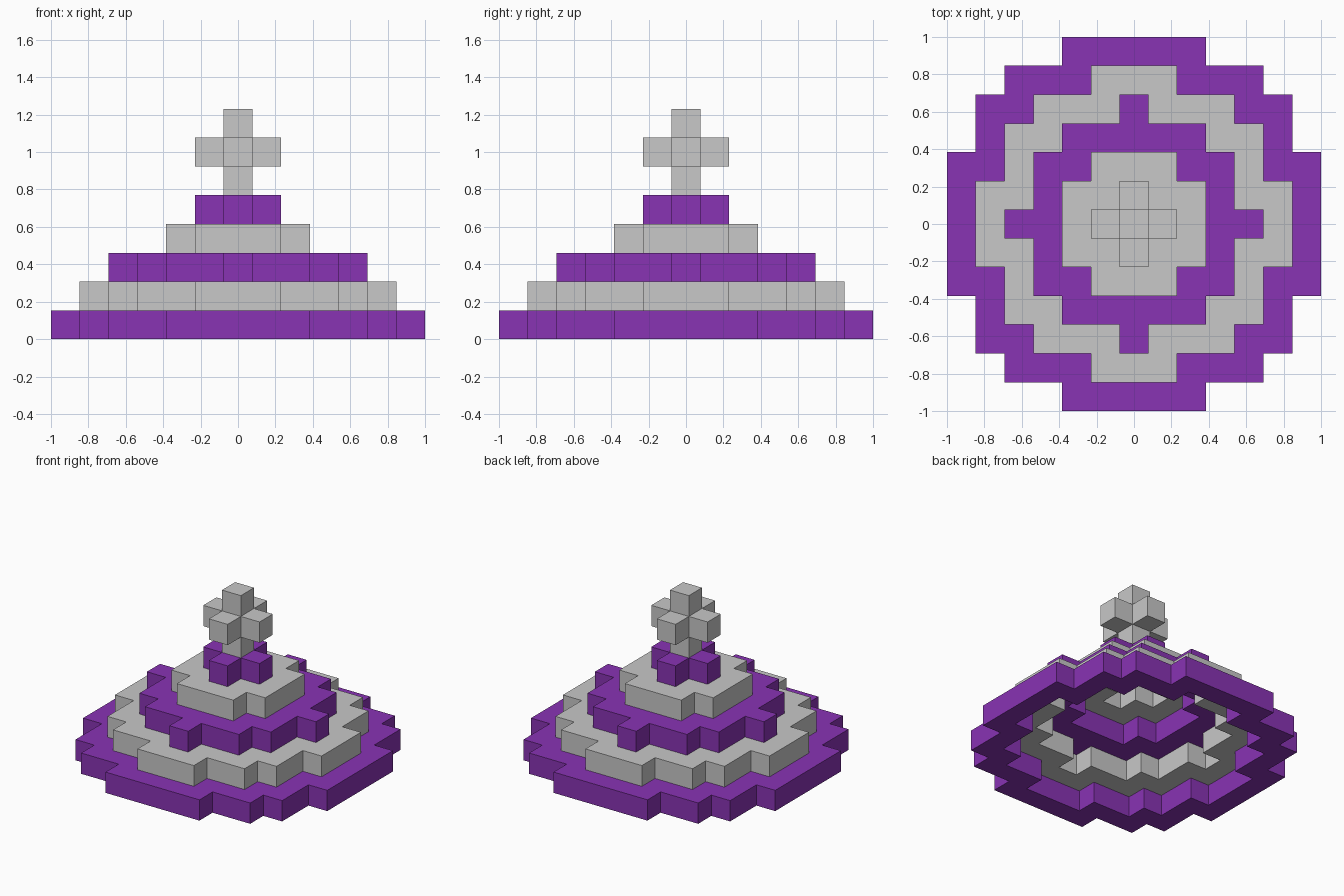
import bpy, bmesh
from mathutils import Vector

if "Cube" in bpy.data.objects:
    bpy.data.objects.remove(bpy.data.objects["Cube"])

U = 2 / 13  # edge of one block


def material(name, rgb):
    m = bpy.data.materials.new(name)
    m.diffuse_color = (*rgb, 1)
    m.use_nodes = True
    m.node_tree.nodes["Principled BSDF"].inputs["Base Color"].default_value = m.diffuse_color
    return m


purple = material("purple", (0.25, 0.033, 0.456))
grey = material("light grey", (0.578, 0.578, 0.578))


def outline(rows):
    """Cells of a symmetric slab: rows[j] is the half width at |y| = j."""
    return {(x, y) for j, w in enumerate(rows) for y in {j, -j}
            for x in range(-w, w + 1)}


def build(name, cells, mat):
    """Skin a set of (x, y, z) blocks, keeping only the outside faces."""
    bm = bmesh.new()
    for c in cells:
        centre = Vector((c[0], c[1], c[2] + 0.5))
        for axis in range(3):
            for sign in (-1, 1):
                n = Vector((0, 0, 0))
                n[axis] = sign
                if tuple(c[i] + int(n[i]) for i in range(3)) in cells:
                    continue
                a = Vector((0, 0, 0))
                a[(axis + 1) % 3] = 0.5
                b = n.cross(a)
                mid = centre + n * 0.5
                bm.faces.new([bm.verts.new((mid + d) * U)
                              for d in (a + b, b - a, -a - b, a - b)])
    bmesh.ops.remove_doubles(bm, verts=bm.verts, dist=U * 0.01)
    me = bpy.data.meshes.new(name)
    bm.to_mesh(me)
    bm.free()
    me.materials.append(mat)
    ob = bpy.data.objects.new(name, me)
    bpy.context.collection.objects.link(ob)


# Stepped tiers, each hollowed out by the outline of the tier above
tiers = [
    ("base_ring", [6, 6, 6, 5, 5, 4, 2], purple),
    ("lower_ring", [5, 5, 4, 4, 3, 1], grey),
    ("middle_ring", [4, 3, 3, 2, 0], purple),
    ("upper_ring", [2, 2, 1], grey),
    ("collar", [1, 0], purple),
]
shapes = [outline(rows) for _, rows, _ in tiers] + [outline([0])]
for z, (name, _, mat) in enumerate(tiers):
    build(name, {(x, y, z) for x, y in shapes[z] - shapes[z + 1]}, mat)

# Finial: a three-dimensional cross of blocks
finial = {(x, y, 6) for x, y in outline([1, 0])} | {(0, 0, 5), (0, 0, 7)}
build("finial", finial, grey)
